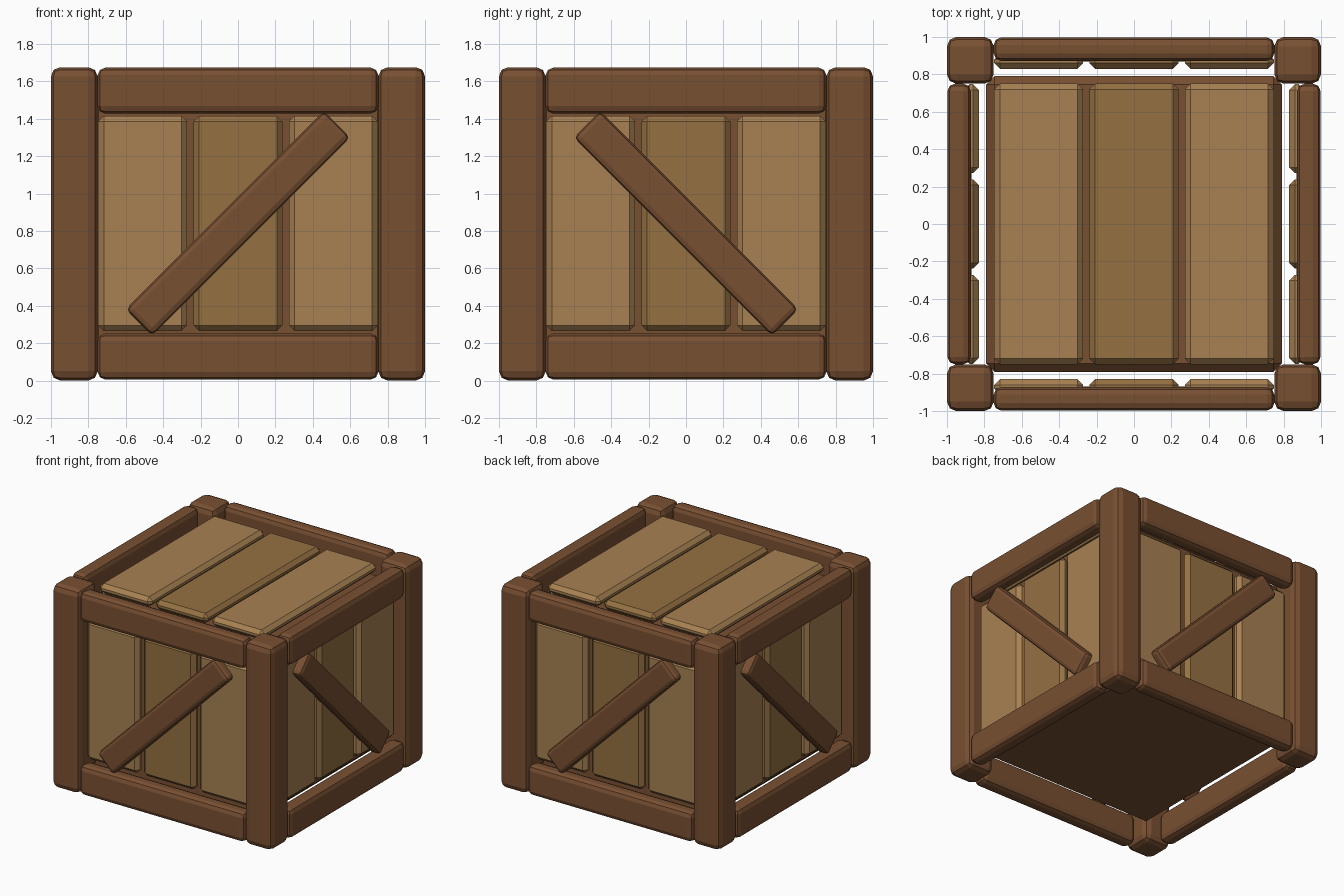
import bpy, bmesh
from math import pi
from mathutils import Matrix, Vector

if "Cube" in bpy.data.objects:
    bpy.data.objects.remove(bpy.data.objects["Cube"])


def material(name, rgb):
    m = bpy.data.materials.new(name)
    m.diffuse_color = (*rgb, 1)
    m.use_nodes = True
    m.node_tree.nodes["Principled BSDF"].inputs["Base Color"].default_value = m.diffuse_color
    return m


FRAME = material("dark_wood", (0.19, 0.08, 0.032))
LIGHT = material("light_wood", (0.39, 0.22, 0.085))
MID = material("mid_wood", (0.30, 0.165, 0.055))
CZ = 0.84  # mid height of the crate


def block(name, size, loc, mat, bevel, segments=1, tilt=0.0, turn=0.0):
    """Bevelled box, tilted about its own y axis, then turned about the crate's z axis."""
    bm = bmesh.new()
    bmesh.ops.create_cube(bm, size=1)
    bmesh.ops.scale(bm, vec=Vector(size), verts=bm.verts)
    bmesh.ops.bevel(bm, geom=bm.edges[:], offset=bevel, segments=segments,
                    profile=0.5, affect='EDGES')
    me = bpy.data.meshes.new(name)
    bm.to_mesh(me)
    bm.free()
    me.materials.append(mat)
    ob = bpy.data.objects.new(name, me)
    ob.matrix_world = (Matrix.Rotation(turn, 4, 'Z') @ Matrix.Translation(loc)
                       @ Matrix.Rotation(tilt, 4, 'Y'))
    bpy.context.collection.objects.link(ob)
    return ob


# inner body
block("inner_body", (1.58, 1.58, 1.40), (0, 0, CZ), FRAME, 0.045)

# slats of one panel: offset along x, wood
SLATS = [(-0.51, LIGHT), (0.0, MID), (0.51, LIGHT)]

# four sides: post, rails, slats and diagonal brace
for i, side in enumerate(("front", "right", "back", "left")):
    a = i * pi / 2
    block(side + "_corner_post", (0.25, 0.25, 1.675), (0.875, -0.875, 0.8375),
          FRAME, 0.05, 2, turn=a)
    for level, z in (("bottom", 0.128), ("top", 1.55)):
        block(f"{side}_{level}_rail", (1.5, 0.125, 0.245), (0, -0.935, z),
              FRAME, 0.04, 2, turn=a)
    for n, (x, wood) in enumerate(SLATS):
        block(f"{side}_slat_{n + 1}", (0.475, 0.08, 1.15), (x, -0.87, CZ),
              wood, 0.03, turn=a)
    tilt = -pi / 4 if i % 2 == 0 else pi / 4
    block(side + "_brace", (1.5, 0.11, 0.2), (0, -0.925, CZ),
          FRAME, 0.03, 2, tilt=tilt, turn=a)

# lid slats
for n, (x, wood) in enumerate(SLATS):
    block(f"lid_slat_{n + 1}", (0.475, 1.5, 0.08), (x, 0, 1.61), wood, 0.03)
